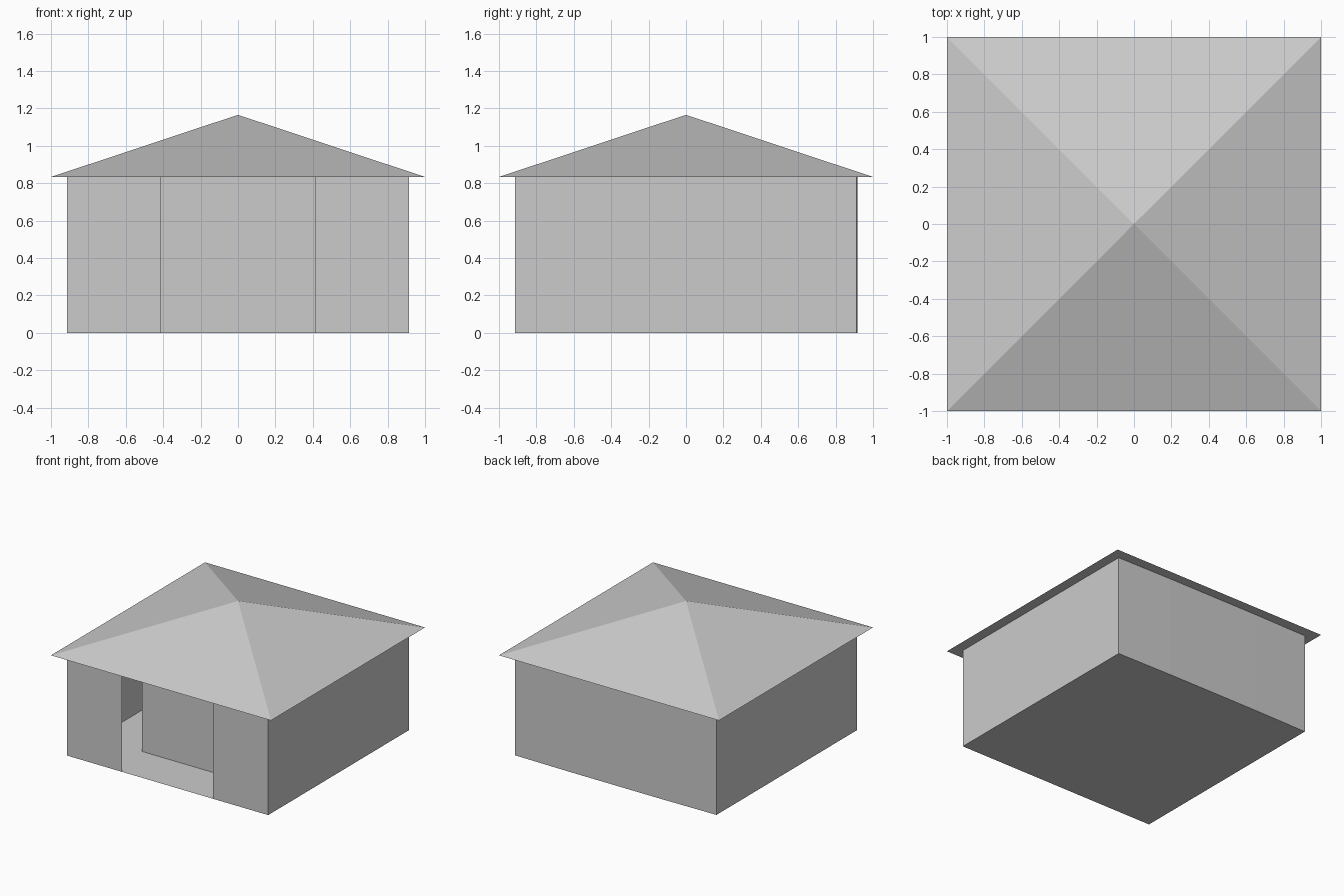
import bpy

if "Cube" in bpy.data.objects:
    bpy.data.objects.remove(bpy.data.objects["Cube"])

W, D, H = 0.915, 0.415, 0.833   # wall half width, doorway half width, wall height
EAVE, PEAK = 1.0, 1.165


def make(name, verts, faces):
    mesh = bpy.data.meshes.new(name)
    mesh.from_pydata(verts, [], faces)
    mesh.update()
    obj = bpy.data.objects.new(name, mesh)
    bpy.context.collection.objects.link(obj)
    return obj


def sheet_wall(name, path):
    """Thin wall standing on the ground along an open path."""
    n = len(path)
    verts = [(x, y, z) for z in (0, H) for x, y in path]
    make(name, verts, [(i, i + 1, n + i + 1, n + i) for i in range(n - 1)])


# Outer walls run around the building from one side of the doorway to the other;
# the back wall bows out very slightly in the middle
half = [(D, -W), (W, -W), (W, W - 0.004), (D, W + 0.002)]
outline = half + [(-x, y) for x, y in reversed(half)]
sheet_wall("outer_walls", outline)

# Privacy screen just inside the doorway
sheet_wall("entrance_screen", [(-0.5, -0.535), (0.5, -0.535)])

# Floor
make("floor", [(x, y, 0) for x, y in outline], [tuple(reversed(range(len(outline))))])

# Closed pyramid roof with overhanging eaves
corners = [(-EAVE, -EAVE, H), (EAVE, -EAVE, H), (EAVE, EAVE, H), (-EAVE, EAVE, H)]
make("roof", corners + [(0, 0, PEAK)],
     [(i, (i + 1) % 4, 4) for i in range(4)] + [(3, 2, 1, 0)])
